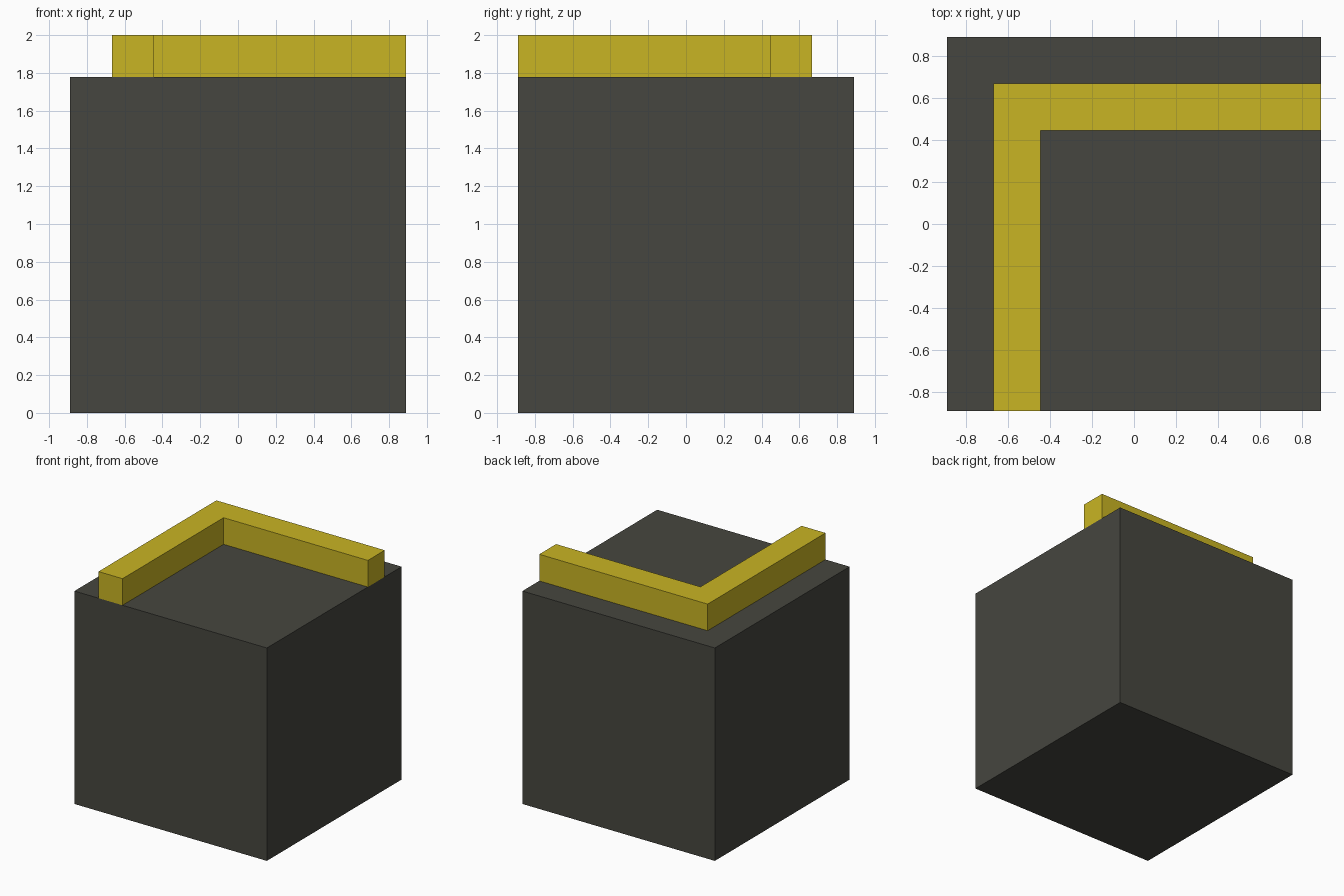
import bpy
import bmesh

if "Cube" in bpy.data.objects:
    bpy.data.objects.remove(bpy.data.objects["Cube"])

U = 2 / 9            # grid unit: block is 8 units wide, rail is 1 unit thick
H = 4 * U            # half width of the block


def material(name, rgb):
    m = bpy.data.materials.new(name)
    m.diffuse_color = (*rgb, 1)
    m.use_nodes = True
    m.node_tree.nodes["Principled BSDF"].inputs["Base Color"].default_value = m.diffuse_color
    return m


def prism(name, outline, z0, z1, mat):
    """Extrude a flat outline (counter-clockwise) from z0 up to z1."""
    bm = bmesh.new()
    base = bm.faces.new([bm.verts.new((x, y, z0)) for x, y in outline])
    top = bmesh.ops.extrude_face_region(bm, geom=[base], use_keep_orig=True)
    verts = [v for v in top["geom"] if isinstance(v, bmesh.types.BMVert)]
    bmesh.ops.translate(bm, verts=verts, vec=(0, 0, z1 - z0))
    bmesh.ops.recalc_face_normals(bm, faces=bm.faces)
    mesh = bpy.data.meshes.new(name)
    bm.to_mesh(mesh)
    bm.free()
    mesh.materials.append(mat)
    obj = bpy.data.objects.new(name, mesh)
    bpy.context.collection.objects.link(obj)
    return obj


dark = material("dark grey", (0.061, 0.061, 0.050))
yellow = material("yellow", (0.584, 0.462, 0.017))

# Main block
prism("block", [(-H, -H), (H, -H), (H, H), (-H, H)], 0, 8 * U, dark)

# L-shaped corner rail on the top face
a, b = 3 * U, 2 * U
prism("corner_rail", [(-a, -H), (-b, -H), (-b, b), (H, b), (H, a), (-a, a)],
      8 * U, 9 * U, yellow)
